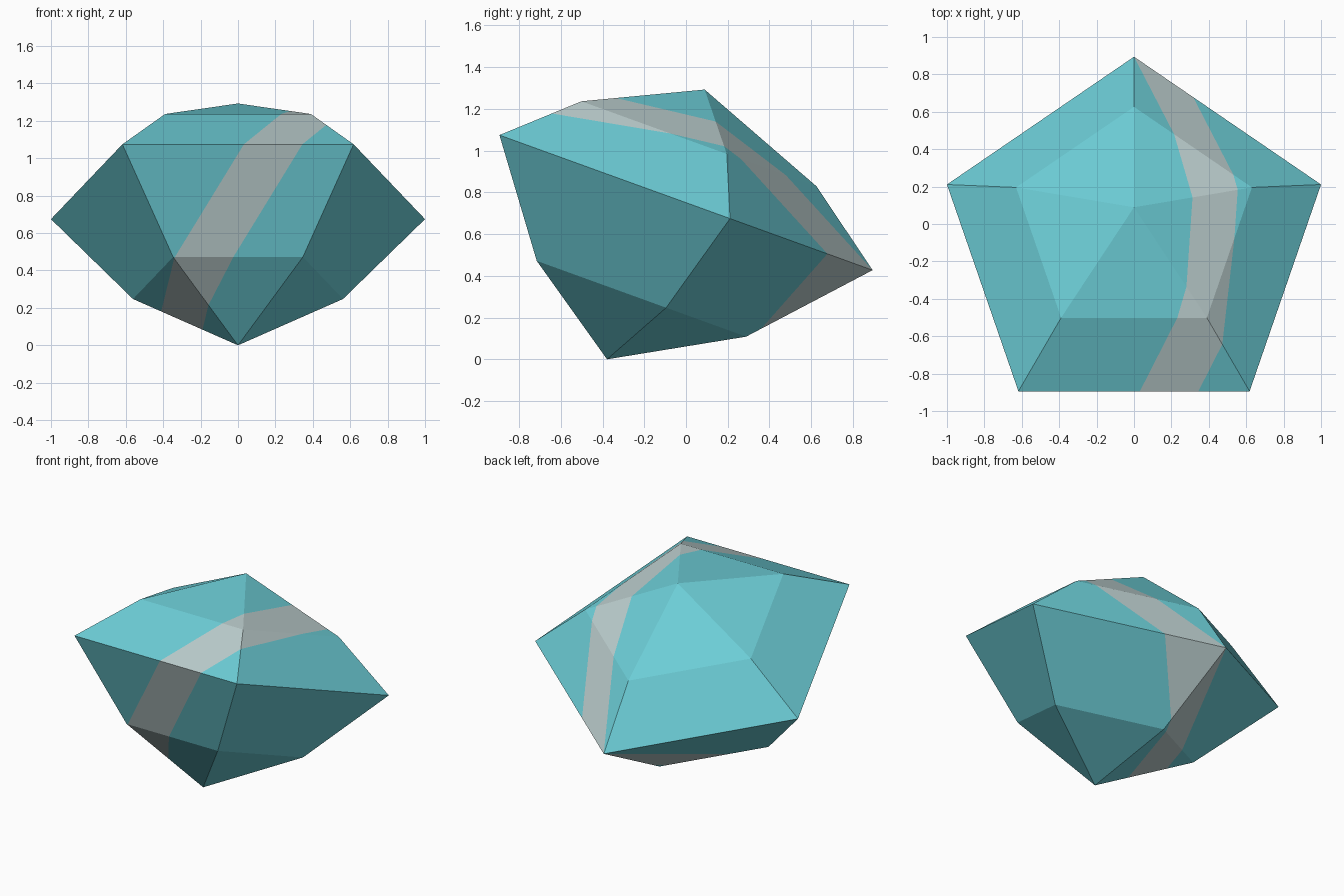
import bpy, bmesh, math
from mathutils import Vector, Matrix

if "Cube" in bpy.data.objects:
    bpy.data.objects.remove(bpy.data.objects["Cube"])


def material(name, colour):
    m = bpy.data.materials.new(name)
    m.diffuse_color = (*colour, 1)
    m.use_nodes = True
    m.node_tree.nodes["Principled BSDF"].inputs["Base Color"].default_value = m.diffuse_color
    return m


SIDES = 5
# (radius, height) of the faceted rings along the gem axis
RINGS = [(0.590, -0.506), (1.0515, 0.0), (0.663, 0.286)]
BOTTOM, TOP = -0.835, 0.54

bm = bmesh.new()


def ring(radius, height):
    return [bm.verts.new((radius * math.sin(a), radius * math.cos(a), height))
            for a in (i * math.tau / SIDES for i in range(SIDES))]


# gem body: pointed base, two bands of quads, pointed crown
rings = [ring(r, h) for r, h in RINGS]
base = bm.verts.new((0, 0, BOTTOM))
crown = bm.verts.new((0, 0, TOP))
for i in range(SIDES):
    j = (i + 1) % SIDES
    bm.faces.new((base, rings[0][i], rings[0][j]))
    for lower, upper in zip(rings, rings[1:]):
        bm.faces.new((lower[i], lower[j], upper[j], upper[i]))
    bm.faces.new((rings[-1][j], rings[-1][i], crown))
bmesh.ops.recalc_face_normals(bm, faces=bm.faces)

# tip the gem backwards and stand it on the ground
tilt = Matrix.Rotation(math.radians(-19.9), 4, 'X')
bmesh.ops.transform(bm, matrix=tilt, verts=bm.verts)
low = min(v.co.z for v in bm.verts)
ys = [v.co.y for v in bm.verts]
bmesh.ops.translate(bm, verts=bm.verts,
                    vec=(0, -(min(ys) + max(ys)) / 2, -low))

# pale stripe: cut along two parallel slanted planes
normal = Vector((0.813, -0.186, -0.553)).normalized()
START, END = -0.402, -0.148
for d in (START, END):
    bmesh.ops.bisect_plane(bm, geom=bm.verts[:] + bm.edges[:] + bm.faces[:],
                           dist=0.004, plane_co=normal * d, plane_no=normal)
for f in bm.faces:
    f.material_index = int(START < normal.dot(f.calc_center_median()) < END)
    f.smooth = False

mesh = bpy.data.meshes.new("gem")
bm.to_mesh(mesh)
bm.free()
mesh.materials.append(material("teal", (0.150, 0.610, 0.672)))
mesh.materials.append(material("pale_grey", (0.491, 0.604, 0.604)))
gem = bpy.data.objects.new("gem", mesh)
bpy.context.collection.objects.link(gem)
